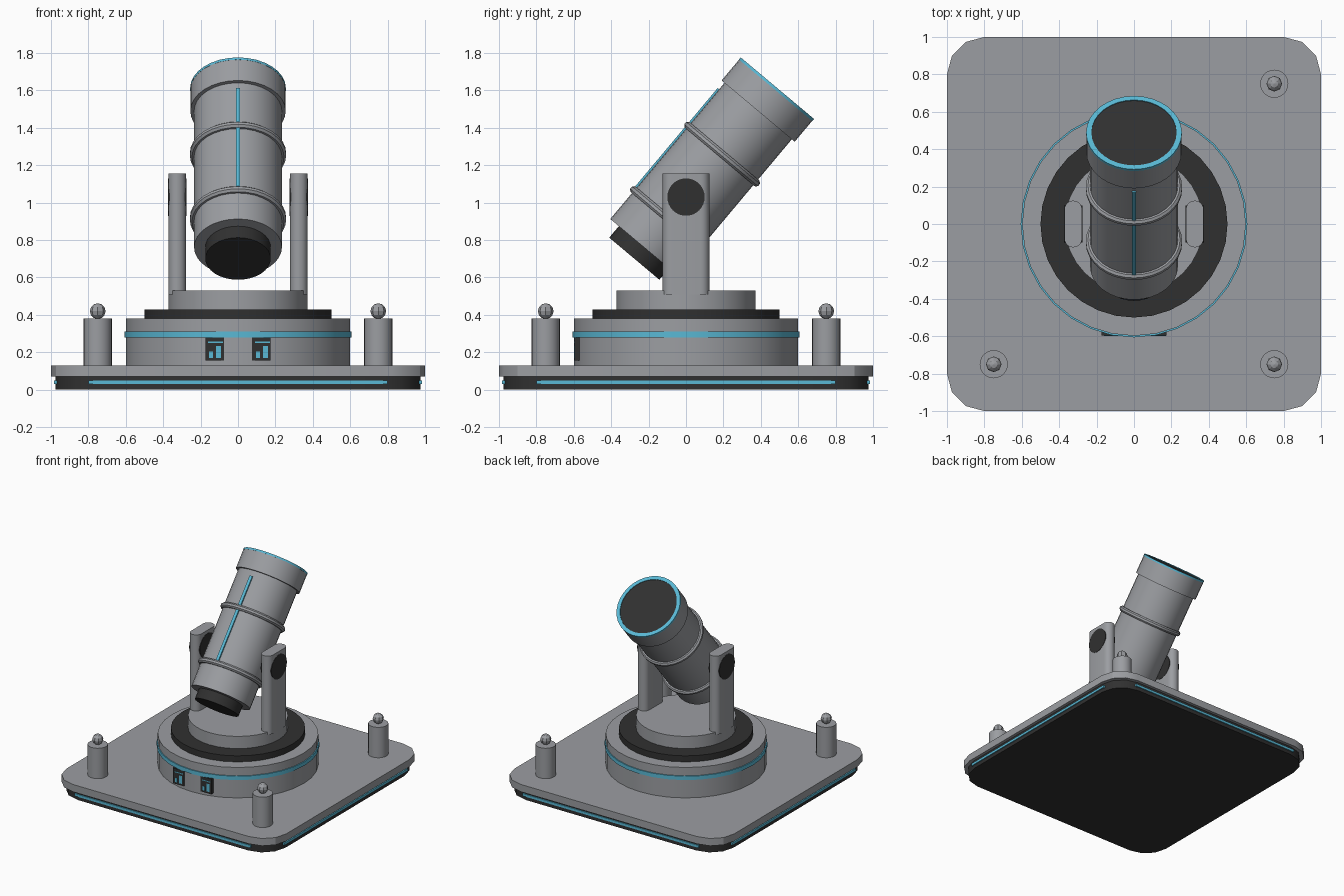
import bpy, bmesh, math
from mathutils import Matrix, Vector

cube = bpy.data.objects.get("Cube")
if cube:
    bpy.data.objects.remove(cube, do_unlink=True)


def material(name, rgb):
    m = bpy.data.materials.new(name)
    m.use_nodes = True
    col = (*rgb, 1)
    m.diffuse_color = col
    m.node_tree.nodes["Principled BSDF"].inputs["Base Color"].default_value = col
    return m


GREY = material("steel grey", (0.33, 0.34, 0.36))
DARK = material("dark rubber", (0.03, 0.03, 0.03))
CYAN = material("light blue glow", (0.1, 0.48, 0.66))

# Barrel frame: local z runs along the barrel, local y is its upper side
BARREL = Matrix.Translation((0, 0, 1.03)) @ Matrix.Rotation(math.radians(-40), 4, 'X')
WORLD = Matrix.Identity(4)


def finish(name, bm, mat, matrix=WORLD, smooth=True):
    bmesh.ops.recalc_face_normals(bm, faces=bm.faces)
    me = bpy.data.meshes.new(name)
    bm.to_mesh(me)
    bm.free()
    me.materials.append(mat)
    ob = bpy.data.objects.new(name, me)
    bpy.context.collection.objects.link(ob)
    ob.matrix_world = matrix
    if smooth:
        bpy.ops.object.select_all(action='DESELECT')
        ob.select_set(True)
        bpy.context.view_layer.objects.active = ob
        bpy.ops.object.shade_smooth_by_angle(angle=math.radians(30))
    return ob


def cylinder(name, r, z0, z1, mat, matrix=WORLD, segs=32):
    bm = bmesh.new()
    bmesh.ops.create_cone(bm, cap_ends=True, segments=segs, radius1=r, radius2=r,
                          depth=z1 - z0, matrix=Matrix.Translation((0, 0, (z0 + z1) / 2)))
    return finish(name, bm, mat, matrix)


def box(name, lo, hi, mat, matrix=WORLD):
    lo, hi = Vector(lo), Vector(hi)
    bm = bmesh.new()
    bmesh.ops.create_cube(bm, size=1, matrix=Matrix.Translation((lo + hi) / 2)
                          @ Matrix.Diagonal((*(hi - lo), 1)))
    return finish(name, bm, mat, matrix, False)


def ring(name, section, mat, matrix=WORLD, segs=32):
    """Sweep a closed (radius, height) section around z."""
    bm = bmesh.new()
    loops = []
    for i in range(segs):
        a = math.tau * i / segs
        loops.append([bm.verts.new((r * math.cos(a), r * math.sin(a), z)) for r, z in section])
    n = len(section)
    for i in range(segs):
        p, q = loops[i], loops[(i + 1) % segs]
        for j in range(n):
            k = (j + 1) % n
            bm.faces.new((p[j], q[j], q[k], p[k]))
    return finish(name, bm, mat, matrix)


def rounded_prism(name, hx, hy, r, segs, z0, z1, mat, matrix=WORLD):
    """Upright block with rounded vertical corners."""
    bm = bmesh.new()
    verts = []
    for c, (sx, sy) in enumerate(((1, 1), (-1, 1), (-1, -1), (1, -1))):
        for i in range(segs + 1):
            a = math.pi / 2 * (c + i / segs)
            verts.append(bm.verts.new((sx * (hx - r) + r * math.cos(a),
                                       sy * (hy - r) + r * math.sin(a), z0)))
    face = bm.faces.new(verts)
    out = bmesh.ops.extrude_face_region(bm, geom=[face])
    top = [v for v in out["geom"] if isinstance(v, bmesh.types.BMVert)]
    bmesh.ops.translate(bm, verts=top, vec=(0, 0, z1 - z0))
    return finish(name, bm, mat, matrix)


# Base plates with a light strip along each side
rounded_prism("base_underplate", 0.975, 0.975, 0.2, 3, 0, 0.07, DARK)
rounded_prism("base_plate", 1, 1, 0.2, 3, 0.07, 0.13, GREY)
for i, side in enumerate(("front", "left", "back", "right")):
    box(side + "_light_strip", (-0.8, -0.983, 0.03), (0.8, -0.965, 0.05), CYAN,
        Matrix.Rotation(i * math.pi / 2, 4, 'Z'))

# Drum and turntable
cylinder("drum", 0.598, 0.13, 0.38, GREY)
ring("drum_light_ring", [(0.59, 0.28), (0.606, 0.28), (0.606, 0.312), (0.59, 0.312)], CYAN)
cylinder("bearing_disc", 0.5, 0.38, 0.43, DARK)
cylinder("turntable", 0.372, 0.43, 0.53, GREY)

# Control panels on the drum front
for name, x in (("right", -0.125), ("left", 0.125)):
    box(name + "_panel", (x - 0.05, -0.597, 0.155), (x + 0.05, -0.56, 0.28), DARK)
    box(name + "_panel_line", (x - 0.035, -0.599, 0.25), (x + 0.045, -0.59, 0.257), CYAN)
    box(name + "_panel_short_bar", (x - 0.03, -0.599, 0.17), (x - 0.008, -0.59, 0.205), CYAN)
    box(name + "_panel_tall_bar", (x + 0.008, -0.599, 0.17), (x + 0.035, -0.59, 0.235), CYAN)

# Three corner posts with faceted knobs
for name, x, y in (("front_right", -0.75, -0.75), ("front_left", 0.75, -0.75),
                   ("back_left", 0.75, 0.75)):
    place = Matrix.Translation((x, y, 0))
    cylinder(name + "_post", 0.075, 0.13, 0.38, GREY, place, 24)
    bm = bmesh.new()
    bmesh.ops.create_uvsphere(bm, u_segments=8, v_segments=6, radius=0.042,
                              matrix=Matrix.Translation((0, 0, 0.42)))
    finish(name + "_knob", bm, GREY, place, False)

# Yoke arms and pivot discs
for name, s in (("right", -1), ("left", 1)):
    rounded_prism(name + "_yoke_arm", 0.047, 0.125, 0.046, 5, 0.51, 1.155, GREY,
                  Matrix.Translation((s * 0.325, 0, 0)))
    cylinder(name + "_pivot", 0.1, -0.049, 0.049, DARK,
             Matrix.Translation((s * 0.325, 0, 1.03)) @ Matrix.Rotation(math.pi / 2, 4, 'Y'))

# Barrel
cylinder("breech_plug", 0.175, -0.43, -0.34, DARK, BARREL)
cylinder("barrel", 0.235, -0.35, 0.62, GREY, BARREL)
cylinder("muzzle_collar", 0.255, 0.6, 0.745, GREY, BARREL)
cylinder("bore_disc", 0.23, 0.74, 0.755, DARK, BARREL)
ring("muzzle_light_ring", [(0.228, 0.745), (0.256, 0.745), (0.256, 0.76), (0.228, 0.76)],
     CYAN, BARREL)
for name, t in (("lower", -0.15), ("upper", 0.3)):
    section = [(0.238 + 0.021 * math.cos(a * math.pi / 4 + math.pi / 8),
                t + 0.021 * math.sin(a * math.pi / 4 + math.pi / 8)) for a in range(8)]
    ring(name + "_barrel_band", section, GREY, BARREL)
box("barrel_light_strip", (-0.012, -0.245, -0.15), (0.012, -0.225, 0.555), CYAN, BARREL)
